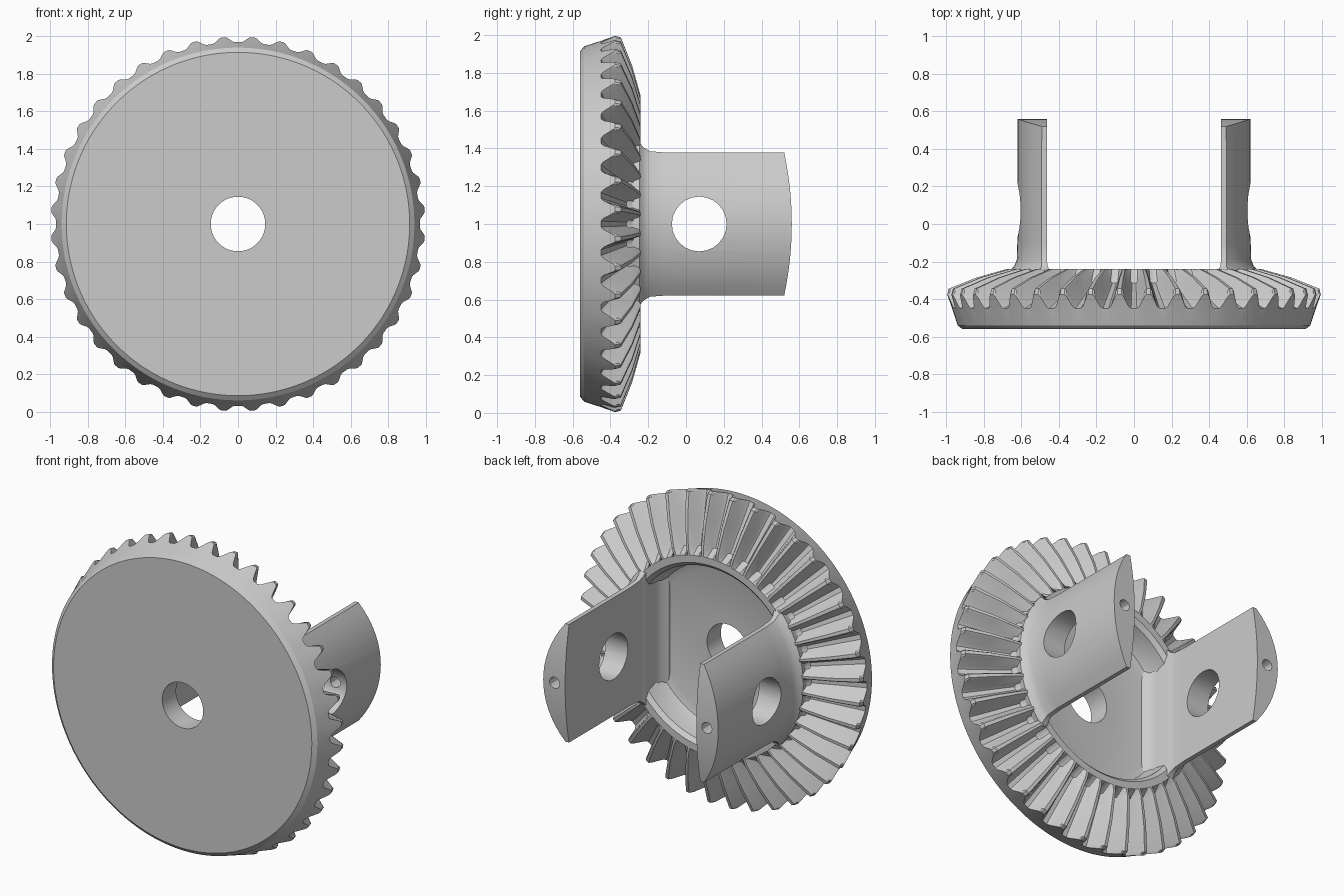
import bpy, bmesh, math
from mathutils import Matrix, Vector

if "Cube" in bpy.data.objects:
    bpy.data.objects.remove(bpy.data.objects["Cube"])

CENTRE = 1.0
TEETH = 40

steel = bpy.data.materials.new("plain_grey")
steel.use_nodes = True
GREY = (0.6, 0.6, 0.6, 1)
steel.diffuse_color = GREY
steel.node_tree.nodes["Principled BSDF"].inputs["Base Color"].default_value = GREY


def finish(name, bm):
    bmesh.ops.recalc_face_normals(bm, faces=bm.faces)
    mesh = bpy.data.meshes.new(name)
    bm.to_mesh(mesh)
    bm.free()
    mesh.materials.append(steel)
    obj = bpy.data.objects.new(name, mesh)
    bpy.context.collection.objects.link(obj)
    return obj


def smooth(obj):
    bpy.ops.object.select_all(action="DESELECT")
    obj.select_set(True)
    bpy.context.view_layer.objects.active = obj
    bpy.ops.object.shade_smooth_by_angle(angle=math.radians(30))


def bridge(bm, a, b):
    for i in range(len(a)):
        j = (i + 1) % len(a)
        bm.faces.new((a[i], a[j], b[j], b[i]))


# Crown gear: (radius, y) pairs for the valley and for the tooth tip
def plain(r, y):
    return ((r, y), (r, y))


profile = [
    plain(0.145, -0.56), plain(0.915, -0.56), plain(0.94, -0.54), plain(0.968, -0.455),
    ((0.969, -0.45), (0.998, -0.375)),
    ((0.95, -0.443), (0.99, -0.345)),
    ((0.82, -0.385), (0.84, -0.285)),
    ((0.67, -0.315), (0.68, -0.24)),
    plain(0.635, -0.24), plain(0.59, -0.24), plain(0.565, -0.265),
    plain(0.555, -0.36), plain(0.535, -0.405), plain(0.49, -0.42),
    plain(0.145, -0.42),
]
# Tooth section across one pitch: (fraction of pitch, height)
section = [(0, 0), (0.1, 0), (0.19, 0.15), (0.37, 0.88), (0.43, 1),
           (0.57, 1), (0.63, 0.88), (0.81, 0.15), (0.9, 0)]

bm = bmesh.new()
rings = []
for valley, tip in profile:
    ring = []
    for t in range(TEETH):
        for frac, h in section:
            a = math.tau * (t + frac) / TEETH
            r, y = Vector(valley).lerp(Vector(tip), h)
            ring.append(bm.verts.new((r * math.cos(a), y, CENTRE + r * math.sin(a))))
    rings.append(ring)
for k, ring in enumerate(rings):
    bridge(bm, ring, rings[(k + 1) % len(rings)])
smooth(finish("crown_gear", bm))


# Cutting rod along an axis
def rod(name, radius, length, place, axis, sides):
    bm = bmesh.new()
    turn = Matrix.Rotation(math.pi / 2, 4, axis)
    bmesh.ops.create_cone(bm, cap_ends=True, segments=sides, radius1=radius, radius2=radius,
                          depth=length, matrix=Matrix.Translation(place) @ turn)
    obj = finish(name, bm)
    obj.hide_render = True
    return obj


# Arm stations: y, half height, inner face x, outer radius
stations = [(-0.45, 0.46, 0.40, 0.65), (-0.41, 0.45, 0.41, 0.65), (-0.38, 0.44, 0.44, 0.65),
            (-0.34, 0.43, 0.455, 0.65), (-0.245, 0.43, 0.45, 0.66), (-0.225, 0.405, 0.46, 0.638),
            (-0.19, 0.385, 0.465, 0.625), (-0.1, 0.378, 0.465, 0.622), (0.56, 0.378, 0.465, 0.62)]
STEPS = 16


def arm(name, side):
    bm = bmesh.new()
    rings = []
    for y, half, inner, radius in stations:
        zs = [half * (2 * i / STEPS - 1) for i in range(STEPS + 1)]
        points = [(max(math.sqrt(radius ** 2 - z * z), inner + 0.01), z) for z in zs]
        points += [(inner, z) for z in reversed(zs)]
        # The free end bows outward in the middle
        bow = 0.04 if y > 0.5 else 0
        rings.append([bm.verts.new((side * x, y - bow * (z / half) ** 2, CENTRE + z))
                      for x, z in points])
    for a, b in zip(rings, rings[1:]):
        bridge(bm, a, b)
    for ring in (rings[0], rings[-1]):
        for i in range(STEPS):
            bm.faces.new((ring[i], ring[i + 1], ring[-2 - i], ring[-1 - i]))
    obj = finish(name, bm)

    # Shaft hole across the arm and a small pin hole in its end
    cutters = [rod("shaft_cutter", 0.145, 0.6, (side * 0.55, 0.07, CENTRE), "Y", 24),
               rod("pin_cutter", 0.036, 0.5, (side * 0.54, 0.4, CENTRE), "X", 12)]
    bpy.context.view_layer.objects.active = obj
    for cutter in cutters:
        mod = obj.modifiers.new(cutter.name, "BOOLEAN")
        mod.operation = "DIFFERENCE"
        mod.solver = "EXACT"
        mod.object = cutter
        bpy.ops.object.modifier_apply(modifier=mod.name)
        bpy.data.objects.remove(cutter)
    smooth(obj)


arm("left_arm", 1)
arm("right_arm", -1)
